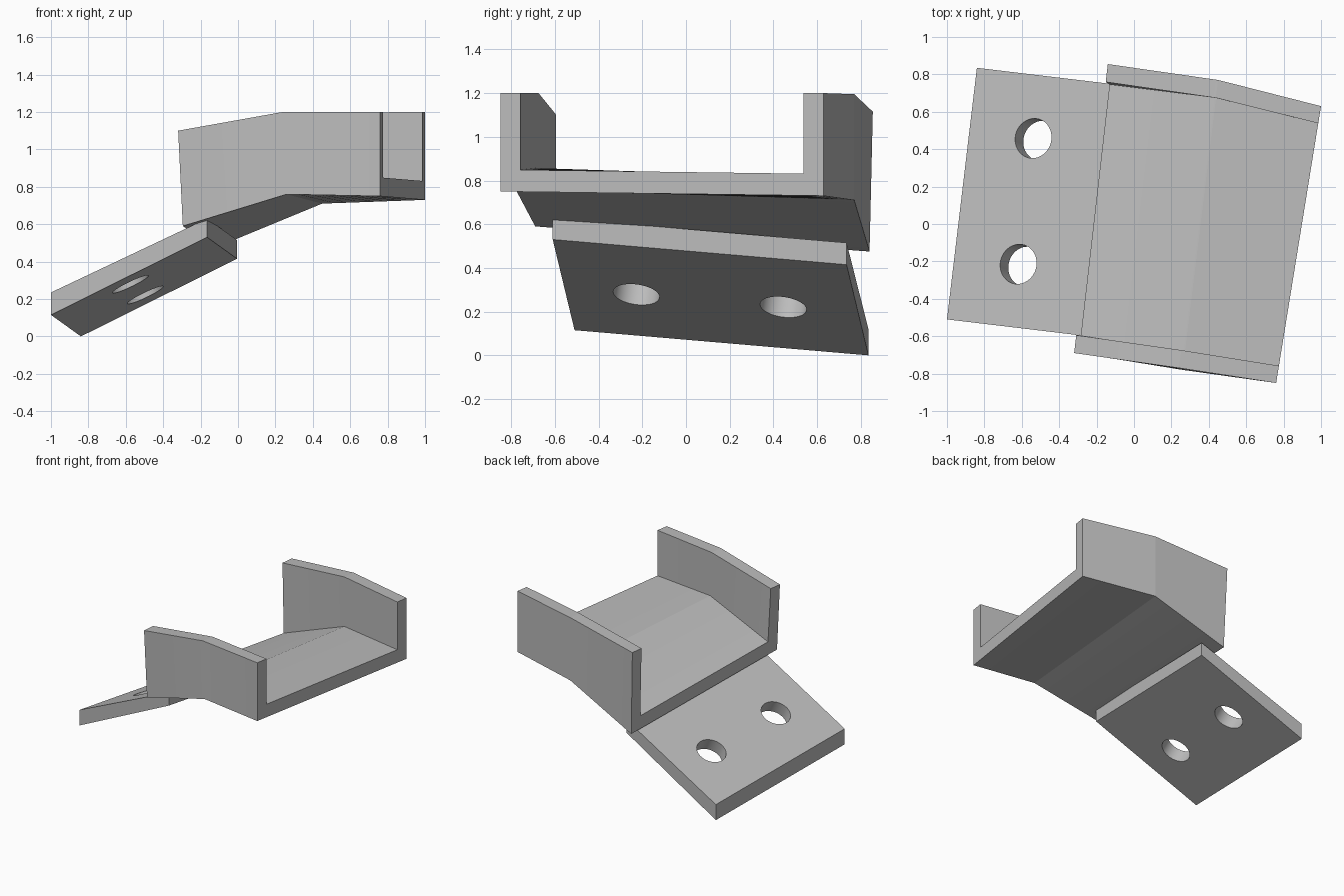
import bpy
import bmesh
from mathutils import Vector

default = bpy.data.objects.get("Cube")
if default:
    bpy.data.objects.remove(default, do_unlink=True)

# One plain grey for the whole bracket
grey = bpy.data.materials.new("plain_grey")
grey.use_nodes = True
grey.diffuse_color = (0.5, 0.5, 0.5, 1)
grey.node_tree.nodes["Principled BSDF"].inputs["Base Color"].default_value = (0.5, 0.5, 0.5, 1)


def loft(name, rings):
    """Skin a closed solid through a list of matching point rings."""
    bm = bmesh.new()
    loops = [[bm.verts.new(p) for p in ring] for ring in rings]
    for a, b in zip(loops, loops[1:]):
        for i in range(len(a)):
            j = (i + 1) % len(a)
            bm.faces.new((a[i], a[j], b[j], b[i]))
    bm.faces.new(loops[0])
    bm.faces.new(loops[-1])
    bmesh.ops.recalc_face_normals(bm, faces=bm.faces)
    mesh = bpy.data.meshes.new(name)
    bm.to_mesh(mesh)
    bm.free()
    mesh.materials.append(grey)
    obj = bpy.data.objects.new(name, mesh)
    bpy.context.collection.objects.link(obj)
    return obj


def shade(obj, angle):
    bpy.ops.object.select_all(action='DESELECT')
    obj.select_set(True)
    bpy.context.view_layer.objects.active = obj
    bpy.ops.object.shade_smooth_by_angle(angle=angle)


def channel_section(*corners):
    """U section from its front-bottom, back-bottom, back-top, front-top corners."""
    fb, bb, bt, ft = (Vector(c) for c in corners)
    wall = 0.062
    floor = Vector((0, 0, 0.1))
    return [fb, bb, bt, bt.lerp(ft, wall), bb.lerp(fb, wall) + floor,
            fb.lerp(bb, wall) + floor, ft.lerp(bt, wall), ft]


# Twisted U channel: three sections joined by ruled surfaces
start = channel_section((-0.295, -0.69, 0.59), (-0.12, 0.84, 0.475),
                        (-0.14, 0.855, 1.115), (-0.32, -0.69, 1.1))
middle = channel_section((0.26, -0.78, 0.76), (0.45, 0.77, 0.71),
                         (0.45, 0.77, 1.195), (0.24, -0.77, 1.2))
end = channel_section((0.76, -0.85, 0.75), (1, 0.63, 0.73),
                      (1, 0.63, 1.2), (0.76, -0.85, 1.2))
steps = 8
rings = [start]
for a, b in ((start, middle), (middle, end)):
    for k in range(1, steps + 1):
        rings.append([p.lerp(q, k / steps) for p, q in zip(a, b)])
channel = loft("channel", rings)
shade(channel, 0.08)

# Sloping mounting plate
corner = Vector((-1, -0.51, 0.115))
along = Vector((0.835, -0.1, 0.415))
across = Vector((0.16, 1.345, -0.115))


def plate_ring(base, thickness):
    up = Vector((0, 0, thickness))
    return [base, base + across, base + across + up, base + up]


plate = loft("mounting_plate", [plate_ring(corner, 0.12), plate_ring(corner + along, 0.1)])

# Two bolt holes bored square to the plate
normal = along.cross(across).normalized()
for v in (0.25, 0.75):
    centre = corner + along * 0.41 + across * v + Vector((0, 0, 0.11))
    bpy.ops.mesh.primitive_cylinder_add(
        vertices=48, radius=0.107, depth=0.5, location=centre,
        rotation=normal.to_track_quat('Z', 'Y').to_euler())
    cutter = bpy.context.object
    cutter.name = "hole_cutter"
    cutter.hide_render = True
    cutter.data.materials.append(grey)
    cut = plate.modifiers.new("bolt_hole", 'BOOLEAN')
    cut.operation = 'DIFFERENCE'
    cut.solver = 'EXACT'
    cut.object = cutter
    bpy.context.view_layer.objects.active = plate
    bpy.ops.object.modifier_apply(modifier=cut.name)
    bpy.data.objects.remove(cutter, do_unlink=True)
shade(plate, 0.5)
